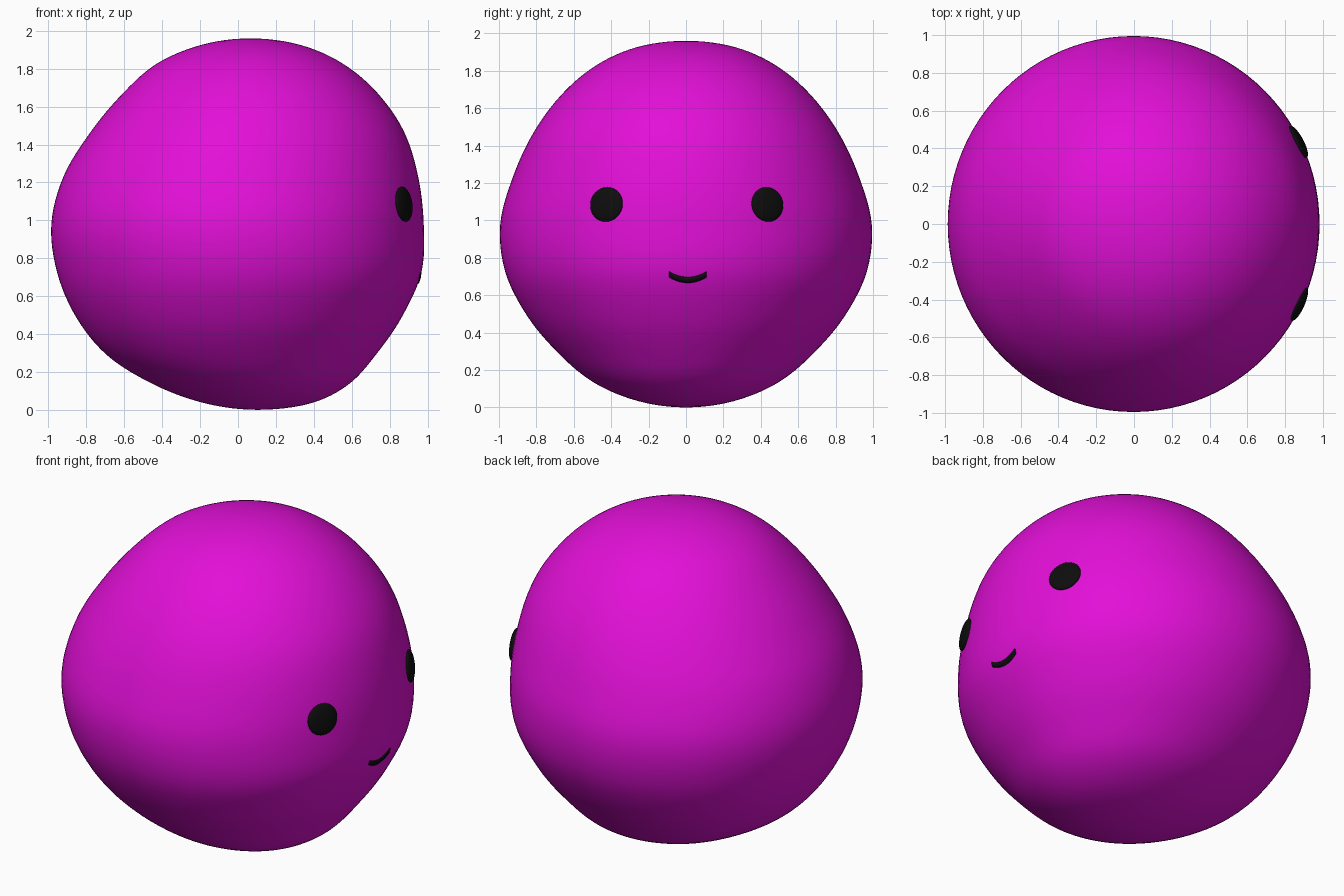
import bpy, bmesh, math
from mathutils import Vector, Matrix
from mathutils.bvhtree import BVHTree

if "Cube" in bpy.data.objects:
    bpy.data.objects.remove(bpy.data.objects["Cube"])


def material(name, rgb):
    m = bpy.data.materials.new(name)
    m.diffuse_color = (*rgb, 1)
    m.use_nodes = True
    m.node_tree.nodes["Principled BSDF"].inputs["Base Color"].default_value = m.diffuse_color
    return m


magenta = material("magenta", (0.76, 0.005, 0.68))
black = material("black", (0.004, 0.004, 0.004))


def add_object(name, bm, mat):
    bmesh.ops.recalc_face_normals(bm, faces=bm.faces)
    for f in bm.faces:
        f.smooth = True
    me = bpy.data.meshes.new(name)
    bm.to_mesh(me)
    bm.free()
    me.materials.append(mat)
    ob = bpy.data.objects.new(name, me)
    bpy.context.collection.objects.link(ob)
    return ob


# Silhouettes of the body at 15 degree steps from the bottom to the top
BACK = [.105, -.17, -.44, -.69, -.855, -.955, -.985, -.92, -.775, -.605, -.425, -.19, .065]
FACE = [.105, .38, .58, .725, .865, .968, .98, .95, .875, .735, .55, .325, .065]
SIDE = [0, .255, .49, .68, .85, .967, .993, .925, .815, .665, .48, .26, 0]


def spline(vals, before, after, s):
    p = [before] + vals + [after]
    i = min(int(s), len(vals) - 2)
    u = s - i
    a, b, c, d = p[i:i + 4]
    return 0.5 * (2 * b + (c - a) * u + (2 * a - 5 * b + 4 * c - d) * u * u
                  + (3 * b - a - 3 * c + d) * u ** 3)


# Body: elliptical slices lofted through the silhouettes
RINGS, SEGS = 72, 96
bm = bmesh.new()
rings = []
for r in range(RINGS + 1):
    s = 12 * r / RINGS
    z = 0.98 * (1 - math.cos(math.pi * r / RINGS))
    x0 = spline(BACK, FACE[1], FACE[-2], s)
    x1 = spline(FACE, BACK[1], BACK[-2], s)
    w = spline(SIDE, -SIDE[1], -SIDE[-2], s)
    cx, rx = (x0 + x1) / 2, (x1 - x0) / 2
    if r in (0, RINGS):
        rings.append([bm.verts.new((cx, 0, z))] * SEGS)
    else:
        rings.append([bm.verts.new((cx + rx * math.cos(a), w * math.sin(a), z))
                      for a in (2 * math.pi * k / SEGS for k in range(SEGS))])
for lo, hi in zip(rings, rings[1:]):
    for k in range(SEGS):
        n = (k + 1) % SEGS
        quad = list(dict.fromkeys([lo[k], lo[n], hi[n], hi[k]]))
        bm.faces.new(quad)
bm.normal_update()
surface = BVHTree.FromBMesh(bm)
add_object("body", bm, magenta)


def on_face(y, z):
    """Point and outward normal of the body at (y, z) on the face side."""
    p, n, _, _ = surface.ray_cast(Vector((3, y, z)), Vector((-1, 0, 0)))
    return p, (n if n.x > 0 else -n)


# Eyes: shallow domes resting on the surface
for name, y in (("left_eye", 0.435), ("right_eye", -0.425)):
    p, n = on_face(y, 1.085)
    bm = bmesh.new()
    bmesh.ops.create_uvsphere(bm, u_segments=32, v_segments=16, radius=1)
    rot = n.to_track_quat('Z', 'Y').to_matrix().to_4x4()
    bmesh.ops.transform(bm, verts=bm.verts, matrix=Matrix.Translation(p) @ rot
                        @ Matrix.Diagonal((0.095, 0.093, 0.025, 1)))
    add_object(name, bm, black)

# Mouth: thin smiling strip that follows the surface
bm = bmesh.new()
STEPS = 20
sections = []
for i in range(STEPS + 1):
    u = 2 * i / STEPS - 1
    mid = 0.682 + 0.030 * u * u
    half = 0.015
    sec = []
    for dz, lift in ((-half, -0.01), (-half, 0.005), (half, 0.005), (half, -0.01)):
        p, n = on_face(0.01 + 0.1 * u, mid + dz)
        sec.append(bm.verts.new(p + n * lift))
    sections.append(sec)
for a, b in zip(sections, sections[1:]):
    for k in range(4):
        n = (k + 1) % 4
        bm.faces.new((a[k], a[n], b[n], b[k]))
bm.faces.new(sections[0])
bm.faces.new(sections[-1])
add_object("mouth", bm, black)
